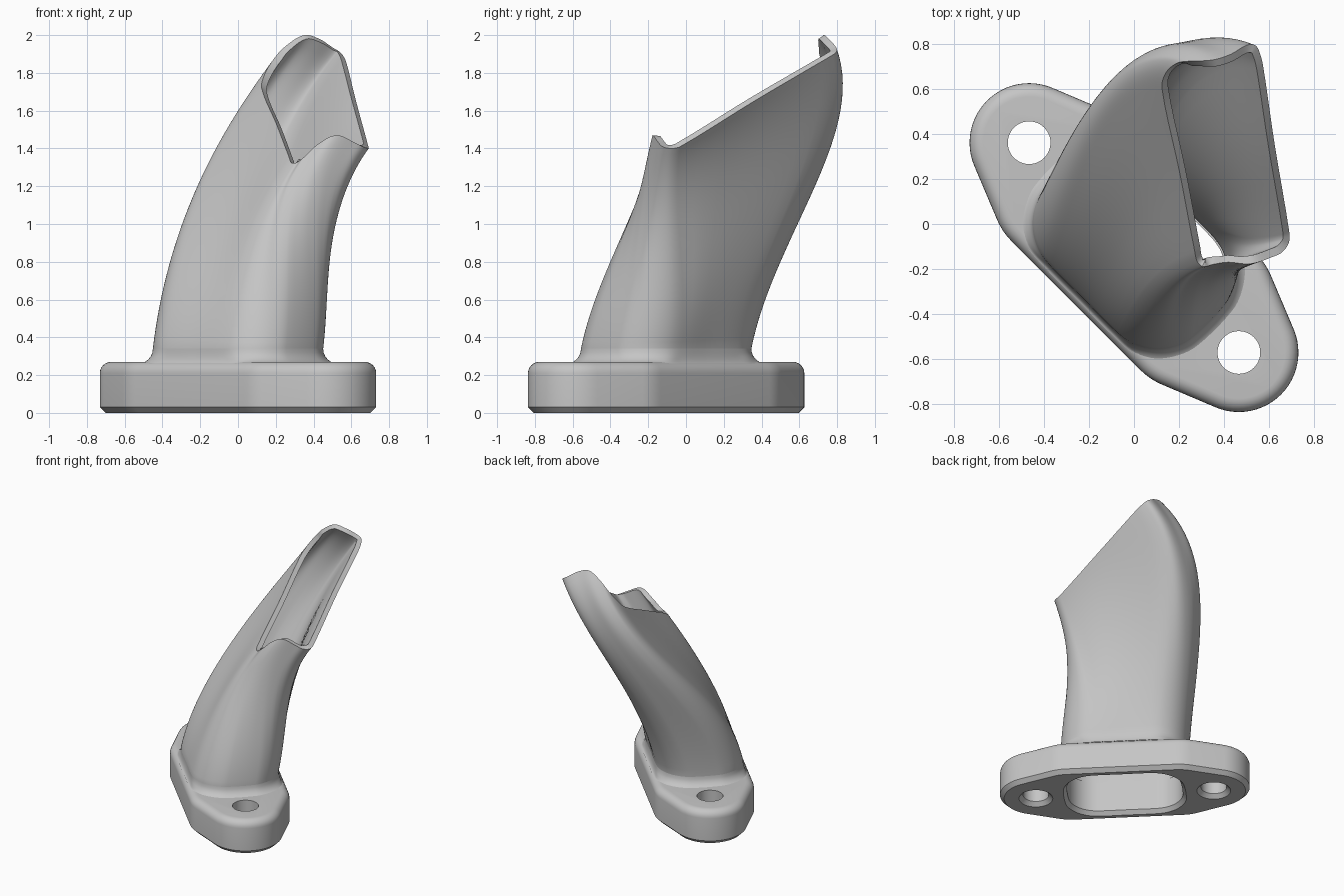
import bpy, bmesh, math
from mathutils import Vector
from mathutils.geometry import interpolate_bezier

if "Cube" in bpy.data.objects:
    bpy.data.objects.remove(bpy.data.objects["Cube"])

metal = bpy.data.materials.new("plain_grey")
metal.use_nodes = True
GREY = (0.56, 0.56, 0.56, 1)
metal.diffuse_color = GREY
metal.node_tree.nodes["Principled BSDF"].inputs["Base Color"].default_value = GREY

CENTRE_Y = -0.105      # flange centre
BOLT_U = 0.66          # bolt distance along the flange axis
A, B, R = 0.47, 0.32, 0.26   # tube base: half length, half width, corner radius
WALL = 0.037
FOOT_Z = 0.34


def place(u, v, z):
    """Flange coordinates (u along the bolts) to world coordinates."""
    k = math.sqrt(0.5)
    return Vector((k * (u + v), CENTRE_Y + k * (v - u), z))


def arc(cu, cv, r, start, end, steps):
    angles = [math.radians(start + (end - start) * i / steps) for i in range(steps + 1)]
    return [(cu + r * math.cos(a), cv + r * math.sin(a)) for a in angles]


def loft(name, rings, cap=False):
    """Skin a stack of closed rings that all have the same point count."""
    bm = bmesh.new()
    rows = [[bm.verts.new(p) for p in ring] for ring in rings]
    n = len(rows[0])
    for low, high in zip(rows, rows[1:]):
        for i in range(n):
            j = (i + 1) % n
            bm.faces.new((low[i], low[j], high[j], high[i]))
    if cap:
        bm.faces.new(rows[0][::-1])
        bm.faces.new(rows[-1])
    mesh = bpy.data.meshes.new(name)
    bm.to_mesh(mesh)
    bm.free()
    mesh.materials.append(metal)
    obj = bpy.data.objects.new(name, mesh)
    bpy.context.collection.objects.link(obj)
    return obj


def select(obj):
    bpy.ops.object.select_all(action="DESELECT")
    obj.select_set(True)
    bpy.context.view_layer.objects.active = obj


def smooth(obj, degrees):
    select(obj)
    bpy.ops.object.shade_smooth_by_angle(angle=math.radians(degrees))


def flange_ring(inset, z):
    """Two rounded bolt ears joined by a wider, straight middle."""
    quarter = arc(BOLT_U, 0, 0.265 - inset, 0, 68, 12) + arc(0.406, 0.065, 0.3 - inset, 68, 90, 6)
    half = quarter + [(-u, v) for u, v in reversed(quarter)]
    return [place(u, v, z) for u, v in half + [(-u, -v) for u, v in half[1:-1]]]


def tube_keys(grow, z):
    """Rounded rectangle: five points per corner and one per long side."""
    r = R + grow
    a, b = A - R, B - R
    pts = arc(a, b, r, 10, 90, 4) + [(0, b + r)] + arc(-a, b, r, 90, 170, 4)
    pts += [(-u, -v) for u, v in pts]
    # The flare is narrower along the long sides, where the flange ends
    limited = [(u, math.copysign(min(abs(v), B + 0.3 * max(0, abs(v) - B)), v)) for u, v in pts]
    return [place(u, v, z) for u, v in limited]


def refine(keys, steps=5):
    """Closed smooth curve through the key points."""
    n = len(keys)
    tan = [(keys[(i + 1) % n] - keys[i - 1]).normalized() for i in range(n)]
    out = []
    for i in range(n):
        j = (i + 1) % n
        h = (keys[j] - keys[i]).length / 3
        out += interpolate_bezier(keys[i], keys[i] + tan[i] * h,
                                  keys[j] - tan[j] * h, keys[j], steps + 1)[:-1]
    return out


def round_ring(cu, r, z):
    return [place(u, v, z) for u, v in arc(cu, 0, r, 0, 360, 48)[:-1]]


# Flange: chamfered below, rounded above
rings = [flange_ring(0.03, 0), flange_ring(0, 0.03)]
for i in range(7):
    t = math.radians(15 * i)
    rings.append(flange_ring(0.06 * (1 - math.cos(t)), 0.21 + 0.06 * math.sin(t)))
flange = loft("flange", rings, cap=True)

# Chamfered bolt holes and tube opening
cutters = [loft("opening_cutter", [refine(tube_keys(g, z)) for g, z in
                                   ((-0.01, -0.01), (-0.045, 0.03), (-0.045, 0.4))], cap=True)]
for side in (-1, 1):
    cutters.append(loft("bolt_cutter", [round_ring(side * BOLT_U, r, z) for r, z in
                                        ((0.135, -0.01), (0.095, 0.03), (0.095, 0.4))], cap=True))
for cutter in cutters:
    cutter.hide_render = True
    mod = flange.modifiers.new("cut", "BOOLEAN")
    mod.object = cutter
    mod.operation = "DIFFERENCE"
    mod.solver = "EXACT"
    select(flange)
    bpy.ops.object.modifier_apply(modifier=mod.name)
    bpy.data.objects.remove(cutter)
smooth(flange, 30)

# Fillet where the tube meets the flange
rings = []
for i in range(7):
    t = math.radians(15 * i)
    rings.append(refine(tube_keys(0.08 * (1 - math.sin(t)), FOOT_Z - 0.08 * math.cos(t))))
smooth(loft("tube_fillet", rings), 60)

# Wavy rim of the slanted outlet, counter-clockwise from the front end
RIM = [(0.52, -0.177, 1.47),
       (0.62, -0.145, 1.43), (0.66, -0.125, 1.41), (0.69, -0.08, 1.4), (0.69, -0.03, 1.41),
       (0.625, 0.36, 1.65),
       (0.575, 0.7, 1.85), (0.56, 0.76, 1.885), (0.54, 0.795, 1.91), (0.5, 0.795, 1.935),
       (0.43, 0.755, 1.98), (0.35, 0.73, 2.0),
       (0.25, 0.725, 1.94), (0.19, 0.715, 1.875), (0.14, 0.67, 1.79), (0.125, 0.6, 1.72),
       (0.203, 0.23, 1.53),
       (0.27, -0.12, 1.355), (0.283, -0.17, 1.325), (0.31, -0.19, 1.325), (0.35, -0.18, 1.355),
       (0.42, -0.17, 1.42)]

# Twisted tube: each strand rises from the foot and bends over into the rim
strands = []
for foot, tip in zip(refine(tube_keys(0, FOOT_Z)), refine([Vector(p) for p in RIM])):
    high = max(0, (tip.z - 1.4) / 0.6)
    behind = min(1, max(0, (tip.y + 0.19) / 0.3))
    lean = Vector((0.58, 0.2 - 0.1 * behind - 0.55 * high ** 3, 0.78))
    reach = 0.33 * (tip - foot).length
    rise = Vector((0.12, 0.2, 1)) * reach
    strand = interpolate_bezier(foot, foot + rise, tip - lean * reach, tip, 32)
    strands.append([Vector((foot.x, foot.y, 0.03))] + strand)
tube = loft("curved_tube", list(zip(*strands)))
mod = tube.modifiers.new("wall", "SOLIDIFY")
mod.thickness = WALL
mod.offset = -1
select(tube)
bpy.ops.object.modifier_apply(modifier=mod.name)
smooth(tube, 40)
